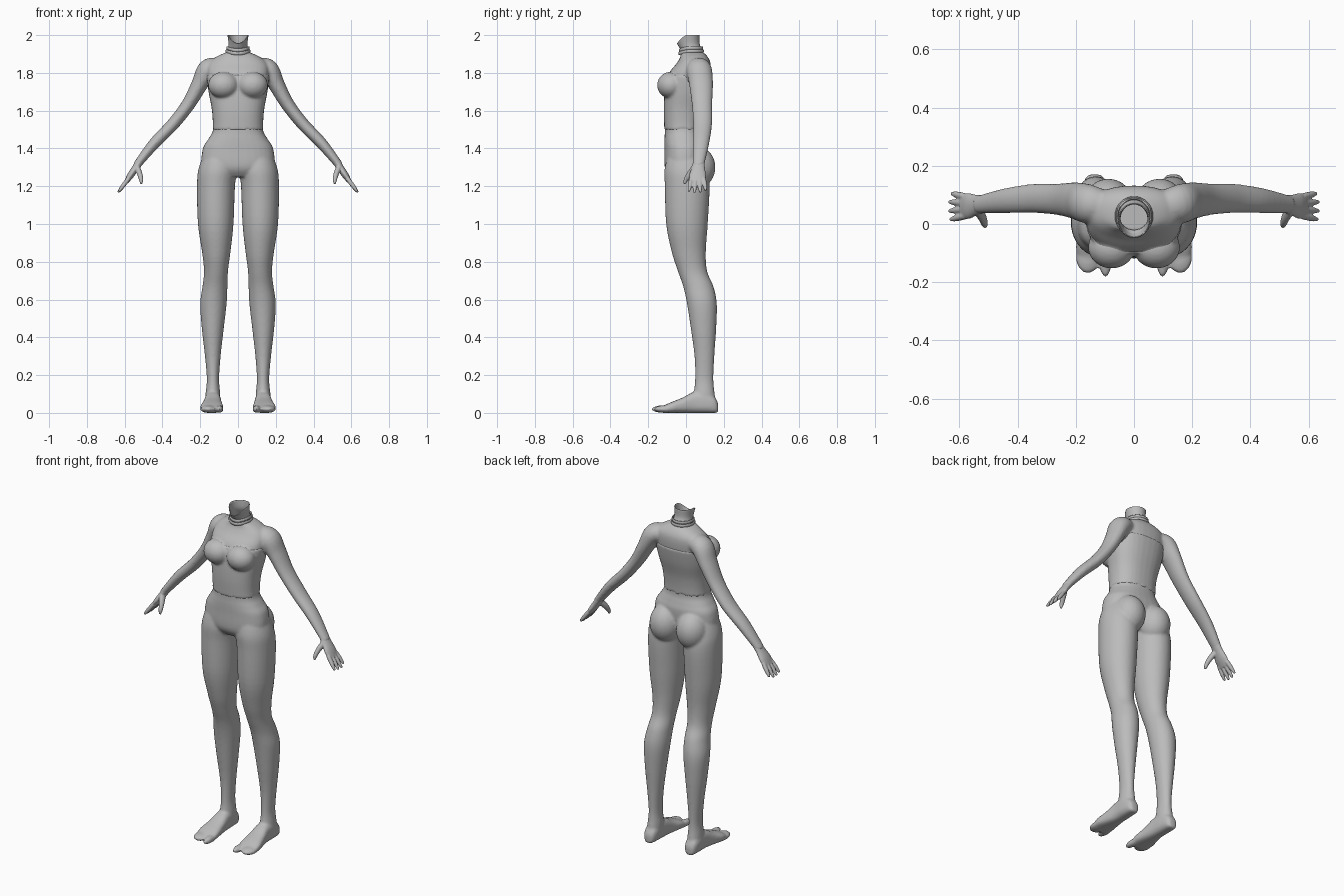
import bpy, bmesh, math
from mathutils import Vector, Matrix

cube = bpy.data.objects.get("Cube")
if cube:
    bpy.data.objects.remove(cube, do_unlink=True)

SEGMENTS = 32
skin = bpy.data.materials.new("matte_grey")
skin.use_nodes = True
skin.diffuse_color = (0.5, 0.5, 0.5, 1)
skin.node_tree.nodes["Principled BSDF"].inputs["Base Color"].default_value = skin.diffuse_color


def refine(rows, steps=5):
    """Catmull-Rom interpolation through rows of section values."""
    result = []
    for i in range(len(rows) - 1):
        a, b, c, d = (rows[min(max(i + k, 0), len(rows) - 1)] for k in (-1, 0, 1, 2))
        for step in range(steps):
            t = step / steps
            result.append([q + t * (r - p + t * (2*p - 5*q + 4*r - s + t * (3*q - p - 3*r + s))) / 2
                           for p, q, r, s in zip(a, b, c, d)])
    return result + [list(rows[-1])]


def ellipse(center, u, v, power=1.0):
    points = []
    for i in range(SEGMENTS):
        angle = math.tau * i / SEGMENTS
        c, s = math.cos(angle), math.sin(angle)
        points.append(center + u * math.copysign(abs(c) ** power, c)
                      + v * math.copysign(abs(s) ** power, s))
    return points


def loft(bm, rings, capped=True):
    loops = [[bm.verts.new(p) for p in ring] for ring in rings]
    for low, high in zip(loops, loops[1:]):
        for i in range(SEGMENTS):
            j = (i + 1) % SEGMENTS
            bm.faces.new((low[i], low[j], high[j], high[i]))
    if capped:
        bm.faces.new(loops[0][::-1])
        bm.faces.new(loops[-1])


def upright(bm, rows, side=1, power=1.0):
    """Loft level sections: height, x min, x max, front y, back y."""
    loft(bm, [ellipse(Vector((side * (a + b) / 2, (f + k) / 2, z)),
                      Vector(((b - a) / 2, 0, 0)), Vector((0, (k - f) / 2, 0)), power)
              for z, a, b, f, k in rows])


def limb(bm, rows, side):
    """Loft along a path: x, y, z, thin radius, wide radius."""
    rows = refine(rows)
    centers = [Vector((side * r[0], r[1], r[2])) for r in rows]
    rings = []
    for i, row in enumerate(rows):
        along = (centers[min(i + 1, len(rows) - 1)] - centers[max(i - 1, 0)]).normalized()
        wide = (Vector((0, 1, 0)) - along * along.y).normalized()
        rings.append(ellipse(centers[i], along.cross(wide) * row[3], wide * row[4]))
    loft(bm, rings)


def ball(bm, center, radii):
    bmesh.ops.create_uvsphere(bm, u_segments=24, v_segments=16, radius=1,
                              matrix=Matrix.Translation(center) @ Matrix.Diagonal((*radii, 1)))


def finish(name, bm, voxel=None, smoothing=4):
    bmesh.ops.recalc_face_normals(bm, faces=bm.faces)
    for face in bm.faces:
        face.smooth = True
    mesh = bpy.data.meshes.new(name)
    bm.to_mesh(mesh)
    bm.free()
    mesh.materials.append(skin)
    obj = bpy.data.objects.new(name, mesh)
    bpy.context.collection.objects.link(obj)
    if voxel:
        remesh = obj.modifiers.new("Fuse", 'REMESH')
        remesh.mode = 'VOXEL'
        remesh.voxel_size = voxel
        remesh.use_smooth_shade = True
        relax = obj.modifiers.new("Relax", 'SMOOTH')
        relax.factor = 0.5
        relax.iterations = smoothing
    return obj


# Torso sections: height, half width, front y, back y
torso = refine([
    (1.25, 0.12, -0.08, 0.05), (1.3, 0.19, -0.112, 0.09), (1.4, 0.186, -0.114, 0.1),
    (1.45, 0.157, -0.114, 0.09), (1.5, 0.132, -0.112, 0.08), (1.6, 0.135, -0.115, 0.09),
    (1.7, 0.153, -0.11, 0.115), (1.79, 0.163, -0.095, 0.13), (1.85, 0.155, -0.05, 0.13),
    (1.885, 0.115, -0.03, 0.115), (1.91, 0.06, -0.03, 0.09)])


def add_bust(bm, grow=0.0):
    for side in (1, -1):
        ball(bm, (side * 0.077, -0.08, 1.735), (0.078 + grow, 0.07 + grow, 0.068 + grow))


# Body: torso, hips, legs, feet and arms fused into one skin
body = bmesh.new()
upright(body, [(z, -w, w, f, b) for z, w, f, b in torso], power=0.85)
add_bust(body)
leg = refine([
    (1.42, 0.03, 0.16, -0.08, 0.07), (1.3, 0.006, 0.207, -0.112, 0.11),
    (1.2, 0.016, 0.217, -0.112, 0.125), (1.0, 0.024, 0.212, -0.105, 0.115),
    (0.85, 0.04, 0.19, -0.075, 0.105), (0.75, 0.053, 0.18, -0.043, 0.112),
    (0.67, 0.056, 0.188, -0.015, 0.145), (0.58, 0.06, 0.2, 0.005, 0.163),
    (0.45, 0.075, 0.192, 0.025, 0.16), (0.3, 0.092, 0.175, 0.045, 0.15),
    (0.18, 0.1, 0.165, 0.048, 0.145), (0.1, 0.094, 0.172, 0.04, 0.152),
    (0.04, 0.094, 0.175, 0.03, 0.16)])
# Foot sections: y, inner x, outer x, top height
foot = refine([
    (0.17, 0.115, 0.155, 0.05), (0.15, 0.1, 0.17, 0.085), (0.1, 0.093, 0.176, 0.11),
    (0.04, 0.09, 0.177, 0.11), (-0.02, 0.084, 0.188, 0.08), (-0.08, 0.077, 0.2, 0.056),
    (-0.125, 0.08, 0.19, 0.035)])
arm = [
    (0.11, 0.065, 1.83, 0.05, 0.055), (0.16, 0.07, 1.815, 0.056, 0.067),
    (0.203, 0.08, 1.74, 0.044, 0.063), (0.262, 0.085, 1.635, 0.036, 0.054),
    (0.343, 0.088, 1.53, 0.033, 0.05), (0.44, 0.08, 1.43, 0.03, 0.043),
    (0.525, 0.068, 1.325, 0.022, 0.032), (0.535, 0.067, 1.31, 0.02, 0.032)]
for side in (1, -1):
    upright(body, leg, side)
    ball(body, (side * 0.088, 0.06, 1.3), (0.09, 0.096, 0.11))
    loft(body, [ellipse(Vector((side * (a + b) / 2, y, top / 2)),
                        Vector(((b - a) / 2, 0, 0)), Vector((0, 0, top / 2)), 0.75)
                for y, a, b, top in foot])
    ball(body, (side * 0.098, -0.125, 0.02), (0.021, 0.058, 0.02))
    ball(body, (side * 0.158, -0.11, 0.02), (0.043, 0.06, 0.02))
    limb(body, arm, side)
finish("body", body, 0.0075)

# Strapless top: a close shell over the midriff and bust
top = bmesh.new()
upright(top, [(z, -w - 0.003, w + 0.003, f - 0.003, b + 0.003)
              for z, w, f, b in torso if 1.49 < z < 1.8], power=0.85)
add_bust(top, 0.003)
finish("strapless_top", top, 0.0075, 3)

# Hands: palm, thumb and four fingers
for side, name in ((1, "left_hand"), (-1, "right_hand")):
    hand = bmesh.new()
    limb(hand, [(0.515, 0.069, 1.337, 0.021, 0.031), (0.54, 0.066, 1.3, 0.019, 0.034),
                (0.567, 0.062, 1.26, 0.018, 0.044), (0.59, 0.06, 1.225, 0.012, 0.042)], side)
    limb(hand, [(0.535, 0.05, 1.3, 0.016, 0.02), (0.52, 0.02, 1.265, 0.014, 0.016),
                (0.513, 0.0, 1.235, 0.011, 0.012), (0.512, -0.008, 1.212, 0.006, 0.006)], side)
    for i, reach in enumerate((0.92, 1.0, 1.0, 0.85)):
        start = Vector((0.58, 0.028 + 0.022 * i, 1.24))
        tip = start + Vector((0.055, -0.014 + 0.009 * i, -0.073)) * reach
        middle = start.lerp(tip, 0.6)
        limb(hand, [(*start, 0.012, 0.012), (*middle, 0.011, 0.011), (*tip, 0.006, 0.006)], side)
    finish(name, hand, 0.004, 2)


# Neck: open tube whose rim dips at the front
def neck_ring(z, y, rx, ry, dip=0.0):
    ring = ellipse(Vector((0, y, z)), Vector((rx, 0, 0)), Vector((0, ry, 0)))
    for p in ring:
        p.z -= dip * max(0, (y - p.y) / ry) ** 2
    return ring


neck = bmesh.new()
loft(neck, [neck_ring(*row) for row in refine([
    (1.88, 0.035, 0.062, 0.06, 0.0), (1.92, 0.03, 0.054, 0.055, 0.0),
    (1.955, 0.018, 0.05, 0.054, 0.02), (2.0, 0.012, 0.056, 0.06, 0.045)])], capped=False)
wall = finish("neck", neck).modifiers.new("Wall", 'SOLIDIFY')
wall.thickness = 0.004

# Collar: two stacked rounded bands around the neck, lower in front
collar = bmesh.new()
for height, size in ((1.915, 0.062), (1.932, 0.058)):
    profile = [(height + 0.009 * math.sin(a), 0.027, size + 0.004 * math.cos(a),
                size + 0.002 + 0.004 * math.cos(a), 0.012)
               for a in (math.tau * k / 10 for k in range(11))]
    loft(collar, [neck_ring(*row) for row in profile], capped=False)
bmesh.ops.remove_doubles(collar, verts=collar.verts, dist=0.0001)
finish("collar", collar)
